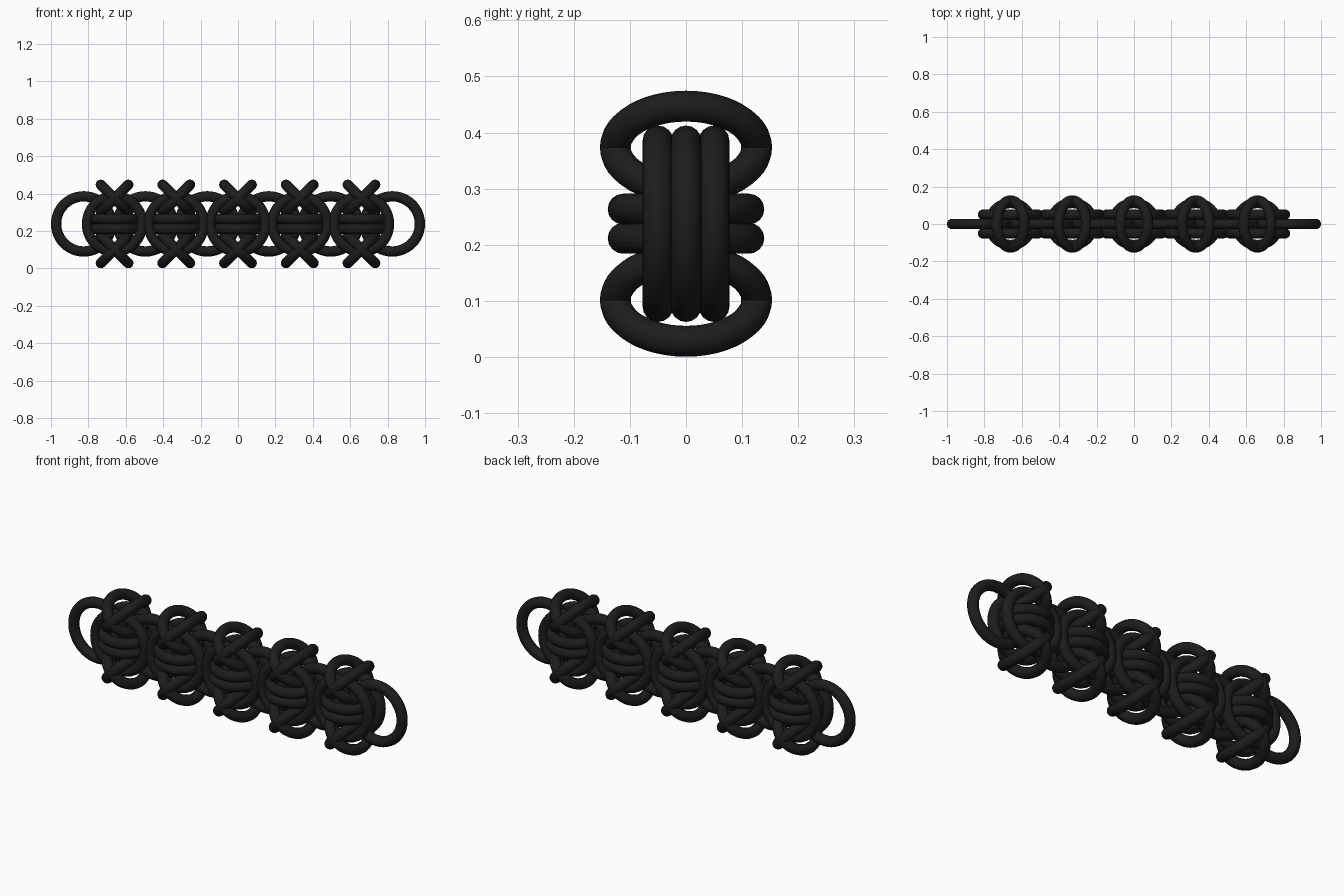
import bpy
from math import pi
from mathutils import Matrix

if "Cube" in bpy.data.objects:
    bpy.data.objects.remove(bpy.data.objects["Cube"])

TUBE = 0.0275      # wire radius
MID = 0.2375       # height of the chain axis
STEP = 0.33        # spacing of the knots

black = bpy.data.materials.new("black_wire")
black.diffuse_color = (0.012, 0.012, 0.012, 1)
black.use_nodes = True
black.node_tree.nodes["Principled BSDF"].inputs["Base Color"].default_value = black.diffuse_color


def ring(name, loc, rx, ry, rot):
    """Closed round wire; rx, ry are the radii of its centre line, rot orients its plane."""
    c = bpy.data.curves.new(name, 'CURVE')
    c.dimensions = '3D'
    c.bevel_depth = TUBE
    c.bevel_resolution = 6
    c.resolution_u = 12
    s = c.splines.new('BEZIER')
    s.bezier_points.add(3)
    s.use_cyclic_u = True
    k = 0.5523
    pts = [((rx, 0), (0, ry)), ((0, ry), (-rx, 0)), ((-rx, 0), (0, -ry)), ((0, -ry), (rx, 0))]
    for p, ((x, y), (tx, ty)) in zip(s.bezier_points, pts):
        p.handle_left_type = p.handle_right_type = 'FREE'
        p.co = (x, y, 0)
        p.handle_left = (x - k * tx, y - k * ty, 0)
        p.handle_right = (x + k * tx, y + k * ty, 0)
    tmp = bpy.data.objects.new(name + "_curve", c)
    bpy.context.collection.objects.link(tmp)
    mesh = bpy.data.meshes.new_from_object(tmp.evaluated_get(bpy.context.evaluated_depsgraph_get()))
    bpy.data.objects.remove(tmp)
    mesh.transform(Matrix.Translation(loc) @ rot)
    mesh.shade_smooth()
    mesh.materials.clear()
    mesh.materials.append(black)
    ob = bpy.data.objects.new(name, mesh)
    bpy.context.collection.objects.link(ob)
    return ob


upright = Matrix.Rotation(pi / 2, 4, 'X')
flat = Matrix.Identity(4)

# single upright links joining the knots and closing both ends
for i in range(6):
    ring(f"link_ring_{i}", ((i - 2.5) * STEP, 0, MID), 0.1475, 0.1475, upright)

for i in range(5):
    x = (i - 2) * STEP
    for s in (-1, 1):
        # pair of upright rings either side of the links
        ring(f"side_ring_{i}", (x, s * 0.05, MID), 0.1475, 0.1475, upright)
        # pair of flat rings around the middle
        ring(f"waist_ring_{i}", (x, 0, MID + s * 0.026), 0.112, 0.112, flat)
        # crossed tilted rings above and below
        for t in (-1, 1):
            ring(f"cross_ring_{i}", (x, 0, MID + s * 0.136), 0.104, 0.126,
                 Matrix.Rotation(t * pi / 4, 4, 'Y'))
